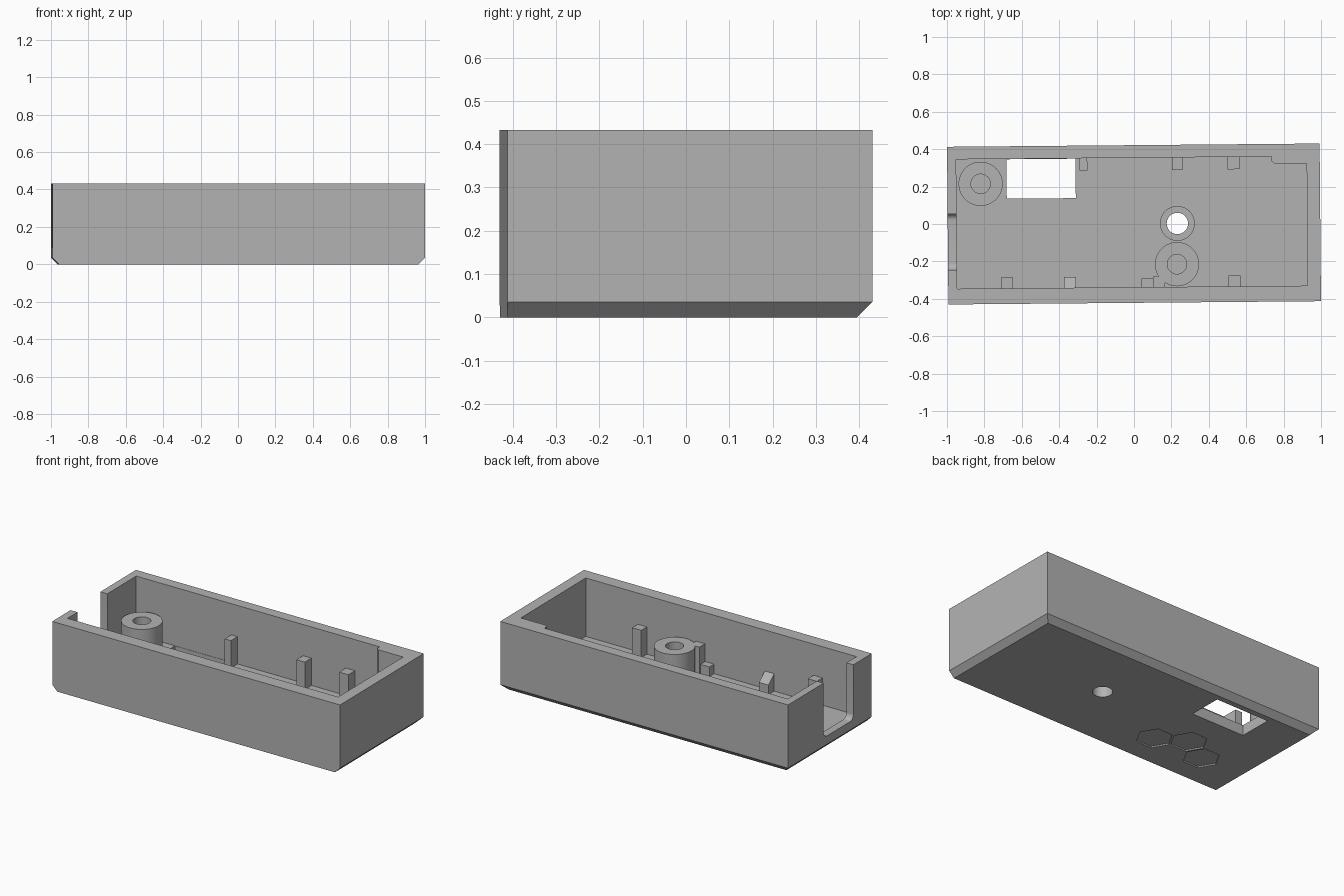
import bpy, bmesh, math
from mathutils import Matrix

cube = bpy.data.objects.get("Cube")
if cube:
    bpy.data.objects.remove(cube, do_unlink=True)

TURN = 0.0088             # slight twist of the whole case about z
LX, LY, H = 0.996, 0.4215, 0.433
FLOOR, POST, CH = 0.065, 0.237, 0.035
FRONT, BACK = -0.338, 0.354   # inner faces of the long walls

grey = bpy.data.materials.new("plastic_grey")
grey.use_nodes = True
grey.diffuse_color = (0.45, 0.45, 0.45, 1)
grey.node_tree.nodes["Principled BSDF"].inputs["Base Color"].default_value = (0.45, 0.45, 0.45, 1)


def loft(name, low, high):
    """Solid between two matching rings of 3D points."""
    bm = bmesh.new()
    a = [bm.verts.new(p) for p in low]
    b = [bm.verts.new(p) for p in high]
    bm.faces.new(a)
    bm.faces.new(b)
    n = len(a)
    for i in range(n):
        j = (i + 1) % n
        bm.faces.new((a[i], a[j], b[j], b[i]))
    bmesh.ops.recalc_face_normals(bm, faces=bm.faces)
    mesh = bpy.data.meshes.new(name)
    bm.to_mesh(mesh)
    bm.free()
    mesh.materials.append(grey)
    obj = bpy.data.objects.new(name, mesh)
    bpy.context.collection.objects.link(obj)
    return obj


def prism(name, pts, z0, z1):
    return loft(name, [(x, y, z0) for x, y in pts], [(x, y, z1) for x, y in pts])


def rect(x0, x1, y0, y1):
    return [(x0, y0), (x1, y0), (x1, y1), (x0, y1)]


def circle(x, y, r, n=48):
    return [(x + r * math.cos(math.tau * i / n), y + r * math.sin(math.tau * i / n)) for i in range(n)]


def cut(obj, cutters):
    """Subtract the cutters and bake the result."""
    for c in cutters:
        c.hide_render = True
        mod = obj.modifiers.new("cut", 'BOOLEAN')
        mod.operation, mod.solver, mod.object = 'DIFFERENCE', 'EXACT', c
    bpy.context.view_layer.update()
    baked = bpy.data.meshes.new_from_object(obj.evaluated_get(bpy.context.evaluated_depsgraph_get()))
    obj.modifiers.clear()
    obj.data = baked
    for c in cutters:
        bpy.data.objects.remove(c, do_unlink=True)


def smooth(obj):
    bpy.ops.object.select_all(action='DESELECT')
    obj.select_set(True)
    bpy.context.view_layer.objects.active = obj
    bpy.ops.object.shade_smooth_by_angle(angle=math.radians(30))


# Case body: chamfered under both ends and the back, square under the front
body = loft("case_body",
            [(x, y, 0) for x, y in rect(-LX + CH, LX - CH, -LY, LY - CH)],
            [(x, y, CH) for x, y in rect(-LX, LX, -LY, LY)])
bm = bmesh.new()
bm.from_mesh(body.data)
top = max(bm.faces, key=lambda f: f.calc_center_median().z)
up = bmesh.ops.extrude_face_region(bm, geom=[top])["geom"]
bmesh.ops.translate(bm, vec=(0, 0, H - CH), verts=[v for v in up if isinstance(v, bmesh.types.BMVert)])
bmesh.ops.delete(bm, geom=[top], context='FACES_ONLY') if top.is_valid else None
bmesh.ops.recalc_face_normals(bm, faces=bm.faces)
bm.to_mesh(body.data)
bm.free()

# Cavity, leaving a thicker block in the back corner
cavity = prism("cavity", [(-0.948, FRONT), (0.926, FRONT), (0.926, 0.316), (0.755, 0.316),
                          (0.737, 0.33), (0.737, BACK), (-0.948, BACK)], FLOOR, 0.6)

# Cable notch in the end wall, with rounded lower corners
n0, n1, nz, nr = -0.237, 0.063, 0.088, 0.035
outline = [(n1, 0.6), (n0, 0.6)]
for cy, start in ((n0 + nr, math.pi), (n1 - nr, 1.5 * math.pi)):
    for i in range(9):
        a = start + i * math.pi / 16
        outline.append((cy + nr * math.cos(a), nz + nr + nr * math.sin(a)))
notch = loft("notch", [(-1.1, y, z) for y, z in outline], [(-0.9, y, z) for y, z in outline])

# Floor openings and the shallow hexagons underneath
window = prism("window", rect(-0.679, -0.31, 0.141, BACK - 0.002), -0.1, 0.1)
hole = prism("hole", circle(0.232, 0.001, 0.057), -0.1, 0.2)
hexes = [prism("hexagon", circle(x, y, 0.106, 6), -0.1, 0.008)
         for x, y in ((-0.325, -0.205), (-0.497, -0.11), (-0.669, -0.205))]
cut(body, [cavity, notch, window, hole] + hexes)
smooth(body)


# Round screw bosses and the low collar around the floor hole
def tube(name, x, y, outer, inner, z1, z_hole):
    obj = prism(name, circle(x, y, outer), FLOOR - 0.005, z1)
    cut(obj, [prism("bore", circle(x, y, inner), z_hole, 0.6)])
    smooth(obj)


tube("screw_boss_end", -0.818, 0.222, 0.118, 0.052, POST, FLOOR + 0.005)
tube("screw_boss_front", 0.228, -0.217, 0.118, 0.052, POST, FLOOR + 0.005)
tube("hole_collar", 0.232, 0.001, 0.093, 0.057, 0.13, -0.1)

# Board support posts along the back wall
for i, (x0, x1) in enumerate(((-0.29, -0.247), (0.207, 0.265), (0.503, 0.566))):
    prism(f"back_post_{i + 1}", rect(x0, x1, 0.288, BACK + 0.01), FLOOR - 0.005, POST)

# Board support posts along the front wall
for i, (x0, x1) in enumerate(((-0.713, -0.65), (0.1, 0.163), (0.503, 0.566))):
    prism(f"front_post_{i + 1}", rect(x0, x1, FRONT - 0.01, -0.281), FLOOR - 0.005, POST)
prism("low_front_post", rect(0.038, 0.1, FRONT - 0.01, -0.292), FLOOR - 0.005, 0.125)

# Front post with a sloping top
foot = rect(-0.378, -0.313, FRONT - 0.004, -0.281)
loft("sloped_front_post", [(x, y, FLOOR - 0.005) for x, y in foot],
     [(x, y, 0.125 if y > -0.3 else 0.178) for x, y in foot])

# Apply the twist to every part
for obj in bpy.context.collection.objects:
    if obj.type == 'MESH' and grey.name in obj.data.materials:
        obj.data.transform(Matrix.Rotation(TURN, 4, 'Z'))
